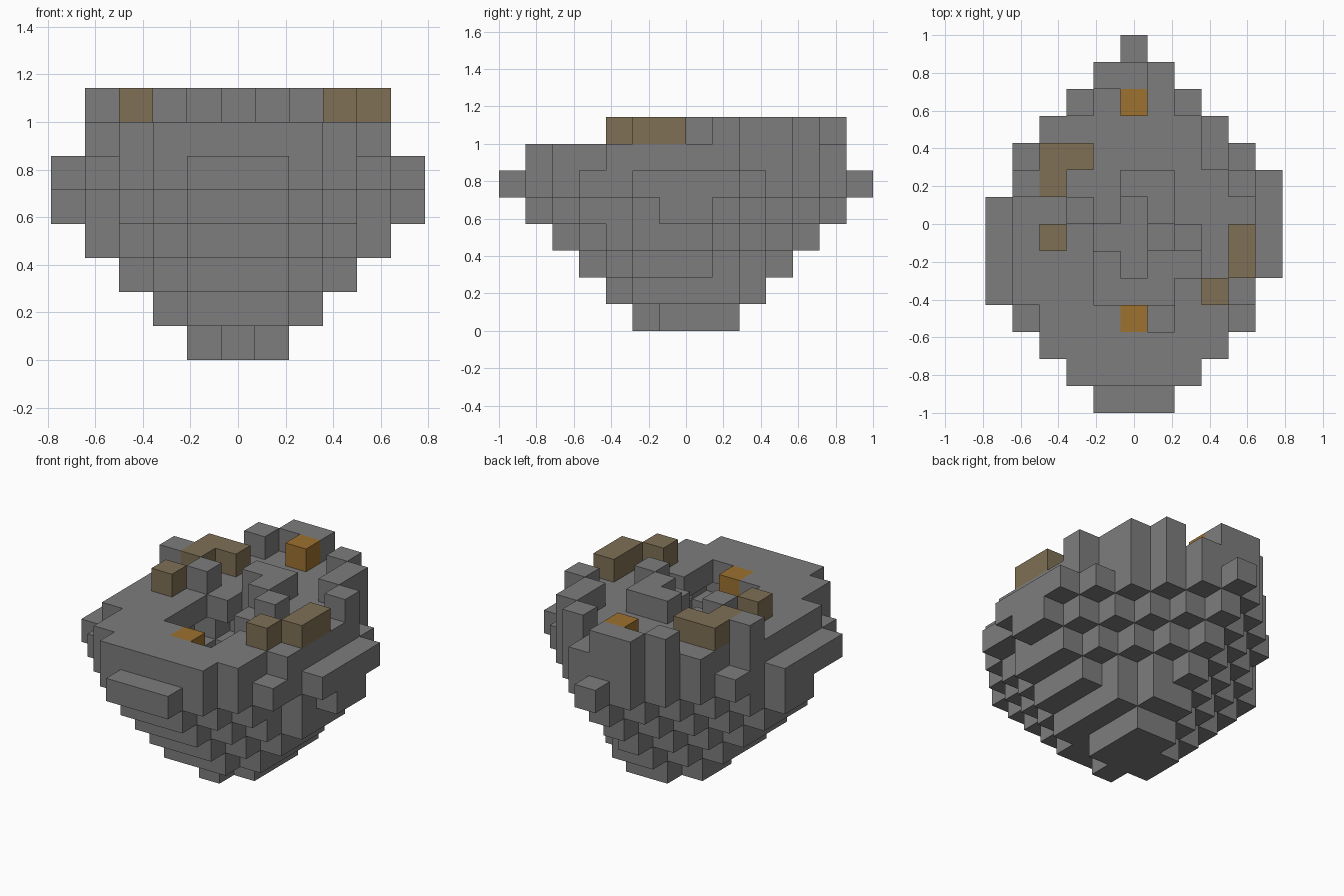
import bpy, bmesh
from mathutils import Vector

cube = bpy.data.objects.get("Cube")
if cube:
    bpy.data.objects.remove(cube, do_unlink=True)

U = 1 / 7  # block size


def material(name, rgb):
    m = bpy.data.materials.new(name)
    m.use_nodes = True
    m.diffuse_color = (*rgb, 1)
    bsdf = m.node_tree.nodes["Principled BSDF"]
    bsdf.inputs["Base Color"].default_value = (*rgb, 1)
    bsdf.inputs["Roughness"].default_value = 0.9
    return m


def box(xs, ys, zs):
    """Blocks in inclusive index ranges."""
    return {(i, j, k) for i in range(xs[0], xs[1] + 1)
            for j in range(ys[0], ys[1] + 1)
            for k in range(zs[0], zs[1] + 1)}


def block(i, j, k):
    return {(i, j, k)}


def neighbours(c):
    """The six blocks that touch a block, with axis and direction."""
    for axis in range(3):
        for s in (-1, 1):
            near = list(c)
            near[axis] += s
            yield axis, s, tuple(near)


# Stepped rock body, a diamond plan that widens upward
rock = set()
for i, j, k in box((-5, 5), (-7, 6), (0, 6)):
    level = min(k, 5)
    inside = abs(i) + abs(j + 1) <= level + 2
    clipped = abs(i) <= level + 1 and -(level + 2) <= j <= level + 1
    if inside and clipped:
        rock.add((i, j, k))

# Upper rim is set back from the widest layer
rock -= box((-5, 5), (-7, -7), (6, 6)) | box((-5, 5), (6, 6), (6, 6))
for s in (-1, 1):
    rock -= box((5 * s, 5 * s), (-7, 6), (6, 6))
    rock -= block(4 * s, -4, 6) | block(4 * s, 2, 6)
    rock -= block(5 * s, -2, 4) | block(4 * s, -3, 4) | block(s, -2, 0)
rock -= block(5, -3, 5) | block(-5, 1, 5)

# Fuller foot at the back
rock |= block(1, 1, 0) | block(2, 1, 1) | block(1, 2, 1)

# Hollow inside, leaving a shell one block thick
rock -= {c for c in rock if c[2] < 6
         and all(n in rock for _, _, n in neighbours(c))}

# Opening in the top
rock -= box((-1, -1), (-3, -1), (6, 6)) | box((0, 0), (-3, 0), (6, 6))
rock -= box((1, 1), (-4, -2), (6, 6)) | block(2, -2, 6)

# Broken stones standing on the rim
rock |= box((-1, 0), (5, 5), (7, 7)) | box((3, 3), (2, 3), (7, 7))
for i, j in ((-2, 4), (2, 4), (4, 1), (-4, 1), (-2, 0)):
    rock |= block(i, j, 7)

# Winding ridge beside the opening
rock |= box((0, 1), (1, 1), (7, 7)) | block(1, 0, 7) | block(2, -1, 7)

# Ore pieces
brown = box((4, 4), (-2, -1), (7, 7)) | block(3, -3, 7) | block(-3, -1, 7)
brown |= box((-3, -3), (1, 2), (7, 7)) | block(-2, 2, 7)
orange = block(0, 4, 7) | block(0, -4, 6)
rock -= brown | orange
everything = rock | brown | orange


def build(name, cells, mat):
    """Skin the outside of a set of blocks and merge its flat faces."""
    bm = bmesh.new()
    for c in sorted(cells):
        centre = Vector((c[0], c[1] + 0.5, c[2] + 0.5))
        for axis, s, near in neighbours(c):
            if near in everything:
                continue
            n, a, b = Vector(), Vector(), Vector()
            n[axis] = s / 2
            a[(axis + 1) % 3] = 0.5
            b[(axis + 2) % 3] = s / 2
            ring = (-a - b, a - b, a + b, b - a)
            bm.faces.new([bm.verts.new((centre + n + p) * U) for p in ring])
    bmesh.ops.remove_doubles(bm, verts=bm.verts[:], dist=0.001)
    bmesh.ops.dissolve_limit(bm, angle_limit=0.01, verts=bm.verts[:],
                             edges=bm.edges[:])
    mesh = bpy.data.meshes.new(name)
    bm.to_mesh(mesh)
    bm.free()
    mesh.materials.append(mat)
    obj = bpy.data.objects.new(name, mesh)
    bpy.context.collection.objects.link(obj)


build("rock_body", rock, material("stone gray", (0.205, 0.205, 0.205)))
build("brown_ore", brown, material("dull brown", (0.21, 0.16, 0.09)))
build("orange_ore", orange, material("rust orange", (0.34, 0.165, 0.03)))
